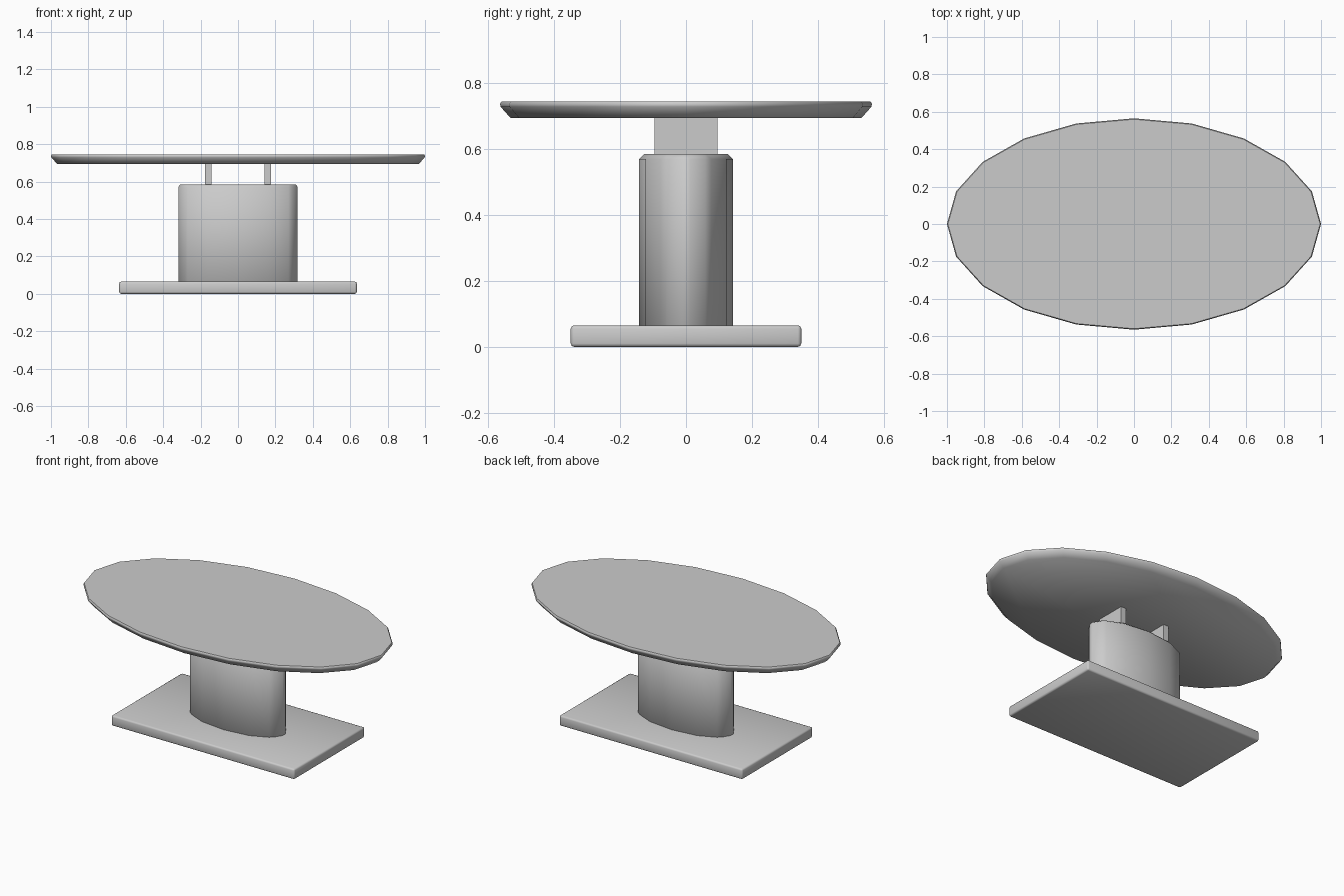
import bpy
import math

if "Cube" in bpy.data.objects:
    bpy.data.objects.remove(bpy.data.objects["Cube"], do_unlink=True)

GREY = (0.6, 0.6, 0.6, 1.0)
grey = bpy.data.materials.new("plain grey")
grey.use_nodes = True
grey.diffuse_color = GREY
grey.node_tree.nodes["Principled BSDF"].inputs["Base Color"].default_value = GREY


def finish(obj, name, bevel=0.0, segments=2, angle=30):
    """Name, colour, bevel and smooth one part."""
    obj.name = name
    obj.data.materials.append(grey)
    bpy.ops.object.transform_apply(location=False, rotation=False, scale=True)
    if bevel:
        mod = obj.modifiers.new("soft edges", 'BEVEL')
        mod.width = bevel
        mod.segments = segments
        mod.limit_method = 'ANGLE'
        mod.angle_limit = math.radians(angle)
        bpy.ops.object.modifier_apply(modifier=mod.name)
    bpy.ops.object.shade_smooth_by_angle(angle=math.radians(50))


def box(name, size, x, z0, bevel=0.0):
    bpy.ops.mesh.primitive_cube_add(size=1, location=(x, 0, z0 + size[2] / 2))
    obj = bpy.context.object
    obj.scale = size
    finish(obj, name, bevel)


def oval_column(name, sides, rx, ry, z0, z1, bevel):
    bpy.ops.mesh.primitive_cylinder_add(vertices=sides, radius=1, depth=1,
                                        location=(0, 0, (z0 + z1) / 2))
    obj = bpy.context.object
    obj.scale = (rx, ry, z1 - z0)
    finish(obj, name, bevel, segments=1)


def oval_top(name, sides, profile):
    """Stack oval rings (rx, ry, z) from bottom to top and cap both ends."""
    verts = [(rx * math.cos(math.tau * i / sides),
              ry * math.sin(math.tau * i / sides), z)
             for rx, ry, z in profile for i in range(sides)]
    faces = [(r * sides + i, r * sides + (i + 1) % sides,
              (r + 1) * sides + (i + 1) % sides, (r + 1) * sides + i)
             for r in range(len(profile) - 1) for i in range(sides)]
    last = (len(profile) - 1) * sides
    faces.append(tuple(reversed(range(sides))))
    faces.append(tuple(range(last, last + sides)))
    mesh = bpy.data.meshes.new(name)
    mesh.from_pydata(verts, [], faces)
    obj = bpy.data.objects.new(name, mesh)
    bpy.context.collection.objects.link(obj)
    bpy.ops.object.select_all(action='DESELECT')
    obj.select_set(True)
    bpy.context.view_layer.objects.active = obj
    finish(obj, name)


# Foot plate and oval column
box("base_plate", (1.27, 0.70, 0.065), 0, 0, 0.01)
oval_column("column", 12, 0.327, 0.142, 0.05, 0.585, 0.015)

# Two thin supports under the top
for side, x in (("left", 0.158), ("right", -0.158)):
    box(side + "_support", (0.035, 0.19, 0.14), x, 0.565)

# Faceted oval top with an undercut rim
oval_top("table_top", 20, [(0.968, 0.533, 0.695), (0.998, 0.563, 0.729),
                           (1.0, 0.565, 0.738), (0.995, 0.56, 0.745)])
